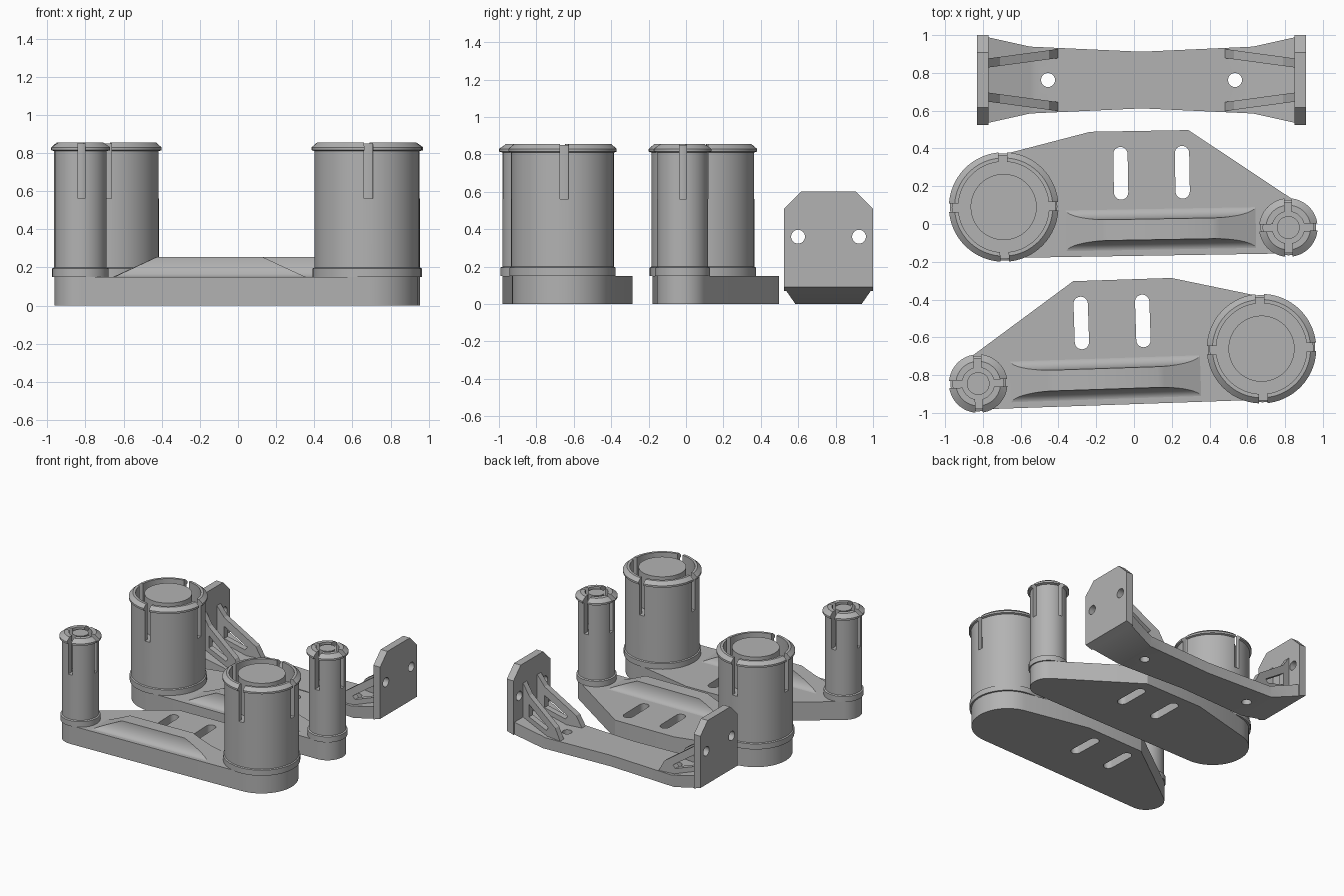
import bpy, bmesh, math
from mathutils import Matrix, Vector
from mathutils.geometry import convex_hull_2d

if "Cube" in bpy.data.objects:
    bpy.data.objects.remove(bpy.data.objects["Cube"], do_unlink=True)

gray = bpy.data.materials.new("plain gray")
gray.use_nodes = True
color = (0.45, 0.45, 0.45, 1)
gray.diffuse_color = color
gray.node_tree.nodes["Principled BSDF"].inputs["Base Color"].default_value = color

# Axis layouts for extruded profiles
FLAT = Matrix.Identity(4)
SIDE = Matrix(((1, 0, 0, 0), (0, 0, 1, 0), (0, 1, 0, 0), (0, 0, 0, 1)))
END = Matrix(((0, 0, 1, 0), (1, 0, 0, 0), (0, 1, 0, 0), (0, 0, 0, 1)))


def finish(name, bm, matrix):
    bm.transform(matrix)
    bmesh.ops.recalc_face_normals(bm, faces=bm.faces)
    mesh = bpy.data.meshes.new(name)
    bm.to_mesh(mesh)
    bm.free()
    mesh.materials.append(gray)
    obj = bpy.data.objects.new(name, mesh)
    bpy.context.collection.objects.link(obj)
    return obj


def prism(name, points, low, high, matrix=FLAT):
    bm = bmesh.new()
    rings = [[bm.verts.new((u, v, w)) for u, v in points] for w in (low, high)]
    bm.faces.new(rings[0])
    bm.faces.new(rings[1])
    n = len(points)
    for i in range(n):
        j = (i + 1) % n
        bm.faces.new((rings[0][i], rings[0][j], rings[1][j], rings[1][i]))
    return finish(name, bm, matrix)


def circle(x, y, r, steps=64):
    return [(x + r * math.cos(math.tau * i / steps),
             y + r * math.sin(math.tau * i / steps)) for i in range(steps)]


def hull(points):
    vecs = [Vector(p) for p in points]
    return [points[i] for i in convex_hull_2d(vecs)]


def combine(obj, cutter, operation="DIFFERENCE"):
    mod = obj.modifiers.new("cut", "BOOLEAN")
    mod.operation, mod.object, mod.solver = operation, cutter, "EXACT"
    cutter.hide_render = True
    bpy.context.view_layer.objects.active = obj
    bpy.ops.object.modifier_apply(modifier=mod.name)
    bpy.data.objects.remove(cutter, do_unlink=True)


def smooth(obj):
    bpy.ops.object.select_all(action="DESELECT")
    obj.select_set(True)
    bpy.context.view_layer.objects.active = obj
    bpy.ops.object.shade_smooth_by_angle(angle=math.radians(25))


def post(name, r, collar, lip, top, bore, core, slot, matrix):
    # Hollow snap-fit post around a solid core
    profile = [(0, 0.1), (r - 0.01, 0.1), (r - 0.01, 0.15), (collar, 0.15),
               (collar, 0.195), (r, 0.2), (r, 0.81), (lip, 0.815), (lip, 0.83),
               (top, 0.856), (bore, 0.856), (bore, 0.56), (core, 0.56),
               (core, 0.85), (0, 0.85)]
    bm = bmesh.new()
    verts = [bm.verts.new((x, 0, z)) for x, z in profile]
    edges = [bm.edges.new(pair) for pair in zip(verts, verts[1:])]
    bmesh.ops.spin(bm, geom=verts + edges, cent=(0, 0, 0), axis=(0, 0, 1),
                   angle=math.tau, steps=64)
    bmesh.ops.remove_doubles(bm, verts=bm.verts, dist=0.0001)
    obj = finish(name, bm, matrix)
    # Four slits through the wall
    inner, h = (bore + core) / 2, slot / 2
    for k in range(4):
        turn = Matrix.Rotation(k * math.pi / 2, 4, "Z")
        box = [(inner, -h), (lip + 0.1, -h), (lip + 0.1, h), (inner, h)]
        combine(obj, prism("slit_cutter", box, 0.561, 1, matrix @ turn))
    smooth(obj)


def ridge(name, matrix):
    # Flared cross-section with ends that lean inward
    height, center, half, flare = 0.107, -0.132, 0.055, 0.06
    arc = [i / 10 * math.pi / 2 for i in range(11)]
    side = [(half + flare * (1 - math.cos(a)), height * (1 - math.sin(a))) for a in arc]
    section = side[::-1] + [(-y, z) for y, z in side]
    bm = bmesh.new()
    loops = []
    for end in (-1, 1):
        loops.append([bm.verts.new((0.83 + end * (0.505 - 0.23 * z / height),
                                    center + y, 0.149 + z)) for y, z in section])
    n = len(section)
    for i in range(n):
        j = (i + 1) % n
        bm.faces.new((loops[0][i], loops[0][j], loops[1][j], loops[1][i]))
    bm.faces.new(loops[0])
    bm.faces.new(loops[1])
    smooth(finish(name, bm, matrix))


def plate(name, location, degrees, mirror):
    place = (Matrix.Translation(location) @ Matrix.Rotation(math.radians(degrees), 4, "Z")
             @ Matrix.Diagonal((mirror, 1, 1, 1)))
    sx, sy = 1.505, -0.135
    outline = hull(circle(0, 0, 0.27) + circle(sx, sy, 0.137)
                   + [(0.465, 0.39), (0.985, 0.39)])
    base = prism(name + "_base", outline, 0, 0.15, place)
    # Adjustment slots
    for x in (0.623, 0.949):
        capsule = hull(circle(x, 0.066, 0.038, 24) + circle(x, 0.269, 0.038, 24))
        combine(base, prism("slot_cutter", capsule, -0.1, 0.3, place))
    smooth(base)
    ridge(name + "_ridge", place)
    post(name + "_large_post", 0.275, 0.284, 0.29, 0.26, 0.24, 0.175, 0.045, place)
    post(name + "_small_post", 0.136, 0.147, 0.155, 0.118, 0.085, 0.06, 0.038,
         place @ Matrix.Translation((sx, sy, 0)))


plate("rear_plate", (-0.69, 0.09, 0), 1.0, 1)
plate("front_plate", (0.675, -0.66, 0), 1.9, -1)

# Bracket: bent strap with upright ends, trimmed to its plan and end outlines
spot = Matrix.Translation((0.04, 0.762, 0))
half_profile = [(0.59, 0), (0.87, 0.09), (0.87, 0.603), (0.81, 0.603),
                (0.81, 0.17), (0.57, 0.09)]
profile = half_profile + [(-x, z) for x, z in reversed(half_profile)]
bracket = prism("bracket", profile, -0.3, 0.3, spot @ SIDE)

quarter = [(0, 0.15), (0.44, 0.17), (0.59, 0.177), (0.81, 0.226), (0.81, 0.238), (0.9, 0.238)]
right = quarter + [(x, -y) for x, y in reversed(quarter)]
plan = right + [(-x, y) for x, y in reversed(right) if x > 0]
combine(bracket, prism("plan_cutter", plan, -0.1, 0.8, spot), "INTERSECT")

for s in (-1, 1):
    corner = [(s * 0.238, 0.51), (s * 0.145, 0.603), (s * 0.145, 0.8), (s * 0.4, 0.8), (s * 0.4, 0.51)]
    combine(bracket, prism("corner_cutter", corner, -1, 1, spot @ END))
    combine(bracket, prism("end_hole_cutter", circle(s * 0.163, 0.36, 0.037, 32), -1, 1, spot @ END))
    combine(bracket, prism("strap_hole_cutter", circle(s * 0.495, 0, 0.037, 32), -0.1, 0.3, spot))
smooth(bracket)

# Splayed braces with a triangular window
shear = Matrix(((1, 0, 0, 0), (-0.135, 0, 1, 0.2), (0, 1, 0, 0), (0, 0, 0, 1)))
brace = [(0.82, 0.46), (0.75, 0.36), (0.49, 0.18), (0.44, 0.085), (0.57, 0.08), (0.82, 0.15)]
window = [(0.75, 0.29), (0.75, 0.19), (0.58, 0.135), (0.56, 0.16)]
for sx, end in ((-1, "right"), (1, "left")):
    for sy, face in ((-1, "front"), (1, "back")):
        matrix = spot @ Matrix.Diagonal((sx, sy, 1, 1)) @ shear
        obj = prism(f"{end}_{face}_brace", brace, -0.024, 0.024, matrix)
        combine(obj, prism("window_cutter", window, -0.1, 0.1, matrix))
